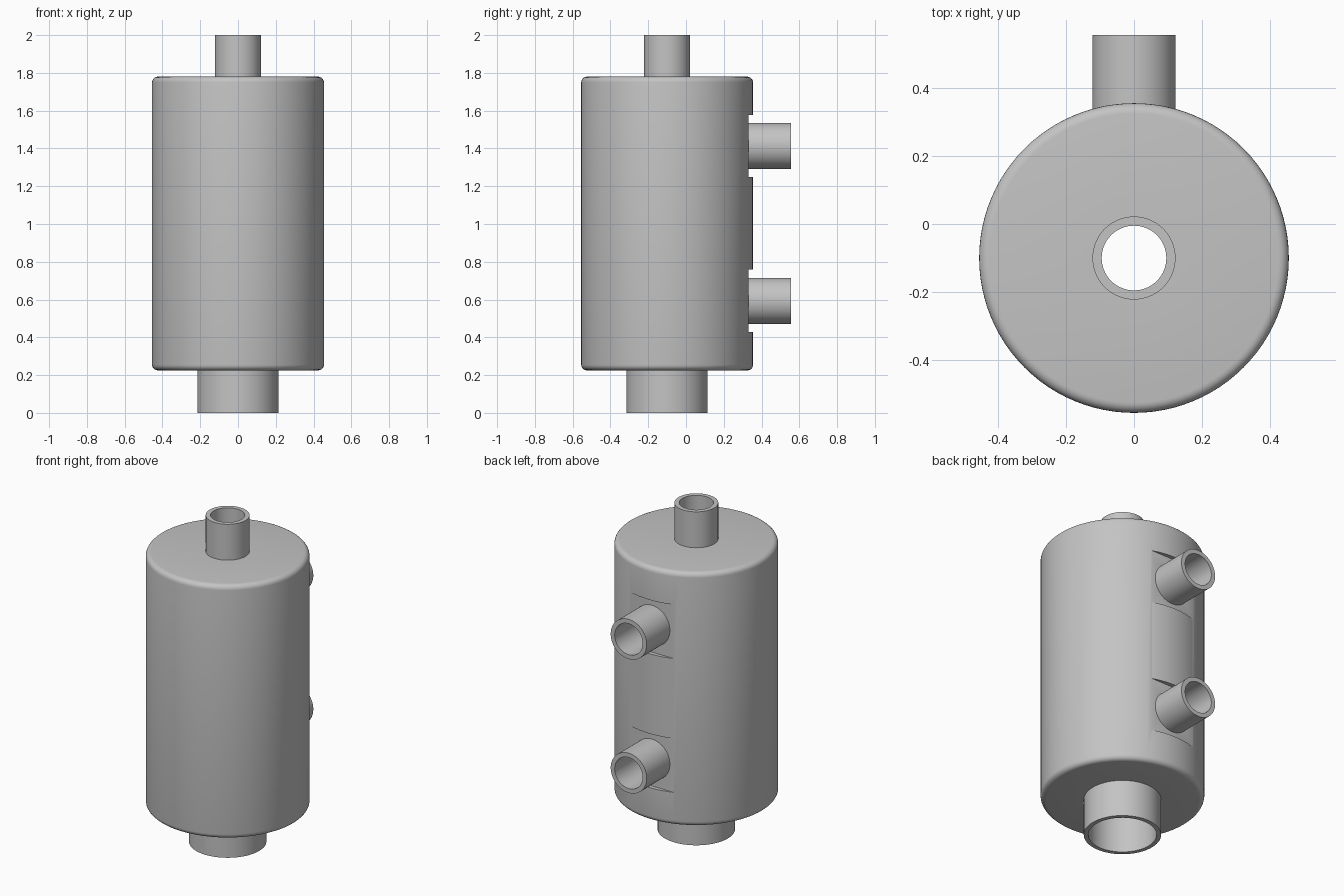
import bpy, bmesh, math
from mathutils import Matrix, Vector

if "Cube" in bpy.data.objects:
    bpy.data.objects.remove(bpy.data.objects["Cube"], do_unlink=True)

AXIS_Y = -0.1            # vertical axis of the vessel
BODY_R, WALL = 0.455, 0.06
BOTTOM, TOP = 0.225, 1.78
FLAT_Y = 0.33            # plane of the milled flats
PORT_Z = (0.593, 1.413)  # heights of the rear ports

grey = bpy.data.materials.new("plain_grey")
grey.use_nodes = True
colour = (0.55, 0.55, 0.55, 1)
grey.diffuse_color = colour
grey.node_tree.nodes["Principled BSDF"].inputs["Base Color"].default_value = colour


def make_object(name, bm):
    bmesh.ops.recalc_face_normals(bm, faces=bm.faces)
    mesh = bpy.data.meshes.new(name)
    bm.to_mesh(mesh)
    bm.free()
    mesh.materials.append(grey)
    obj = bpy.data.objects.new(name, mesh)
    bpy.context.collection.objects.link(obj)
    return obj


def lathe(name, profile, matrix, segments=64):
    """Revolve a closed (radius, height) profile around local z."""
    bm = bmesh.new()
    rings = []
    for i in range(segments):
        a = math.tau * i / segments
        rings.append([bm.verts.new((r * math.cos(a), r * math.sin(a), h))
                      for r, h in profile])
    n = len(profile)
    for i in range(segments):
        a, b = rings[i], rings[(i + 1) % segments]
        for j in range(n):
            k = (j + 1) % n
            bm.faces.new((a[j], b[j], b[k], a[k]))
    bm.transform(matrix)
    return make_object(name, bm)


def tube(name, outer, inner, start, end, matrix):
    return lathe(name, [(outer, start), (outer, end), (inner, end), (inner, start)], matrix)


def smooth(obj):
    bpy.ops.object.select_all(action="DESELECT")
    obj.select_set(True)
    bpy.context.view_layer.objects.active = obj
    bpy.ops.object.shade_smooth_by_angle(angle=math.radians(35))


def cut(target, bm, name):
    cutter = make_object(name, bm)
    cutter.hide_render = True
    mod = target.modifiers.new(name, "BOOLEAN")
    mod.operation, mod.solver, mod.object = "DIFFERENCE", "EXACT", cutter
    bpy.context.view_layer.objects.active = target
    bpy.ops.object.modifier_apply(modifier=mod.name)
    bpy.data.objects.remove(cutter, do_unlink=True)


upright = Matrix.Translation((0, AXIS_Y, 0))
backward = Matrix.Rotation(-math.pi / 2, 4, "X")

# Hollow body with rounded rims and an opening at each end
fillet, steps = 0.03, 5
corner = [(BODY_R - fillet + fillet * math.sin(t), fillet - fillet * math.cos(t))
          for t in (i / steps * math.pi / 2 for i in range(steps + 1))]
profile = [(0.19, BOTTOM)]
profile += [(r, BOTTOM + h) for r, h in corner]
profile += [(r, TOP - h) for r, h in reversed(corner)]
profile += [(0.095, TOP), (0.095, TOP - WALL), (BODY_R - WALL, TOP - WALL),
            (BODY_R - WALL, BOTTOM + WALL), (0.19, BOTTOM + WALL)]
body = lathe("vessel_body", profile, upright, 96)

# Flats and bores for the rear ports
for z in PORT_Z:
    bm = bmesh.new()
    bmesh.ops.create_cube(bm, size=1, matrix=Matrix.Translation((0, FLAT_Y + 0.1, z))
                          @ Matrix.Diagonal((0.6, 0.2, 0.33, 1)))
    cut(body, bm, "flat_cutter")
    bm = bmesh.new()
    bmesh.ops.create_cone(bm, cap_ends=True, segments=64, radius1=0.095, radius2=0.095,
                          depth=0.3, matrix=Matrix.Translation((0, FLAT_Y, z)) @ backward)
    cut(body, bm, "bore_cutter")
smooth(body)

# Pipes at the top, the bottom and the back
smooth(tube("top_pipe", 0.122, 0.095, TOP, 2.0, upright))
smooth(tube("bottom_pipe", 0.215, 0.19, 0.0, BOTTOM, upright))
for label, z in zip(("lower", "upper"), PORT_Z):
    smooth(tube(label + "_port", 0.122, 0.095, FLAT_Y, 0.555,
                Matrix.Translation((0, 0, z)) @ backward))
